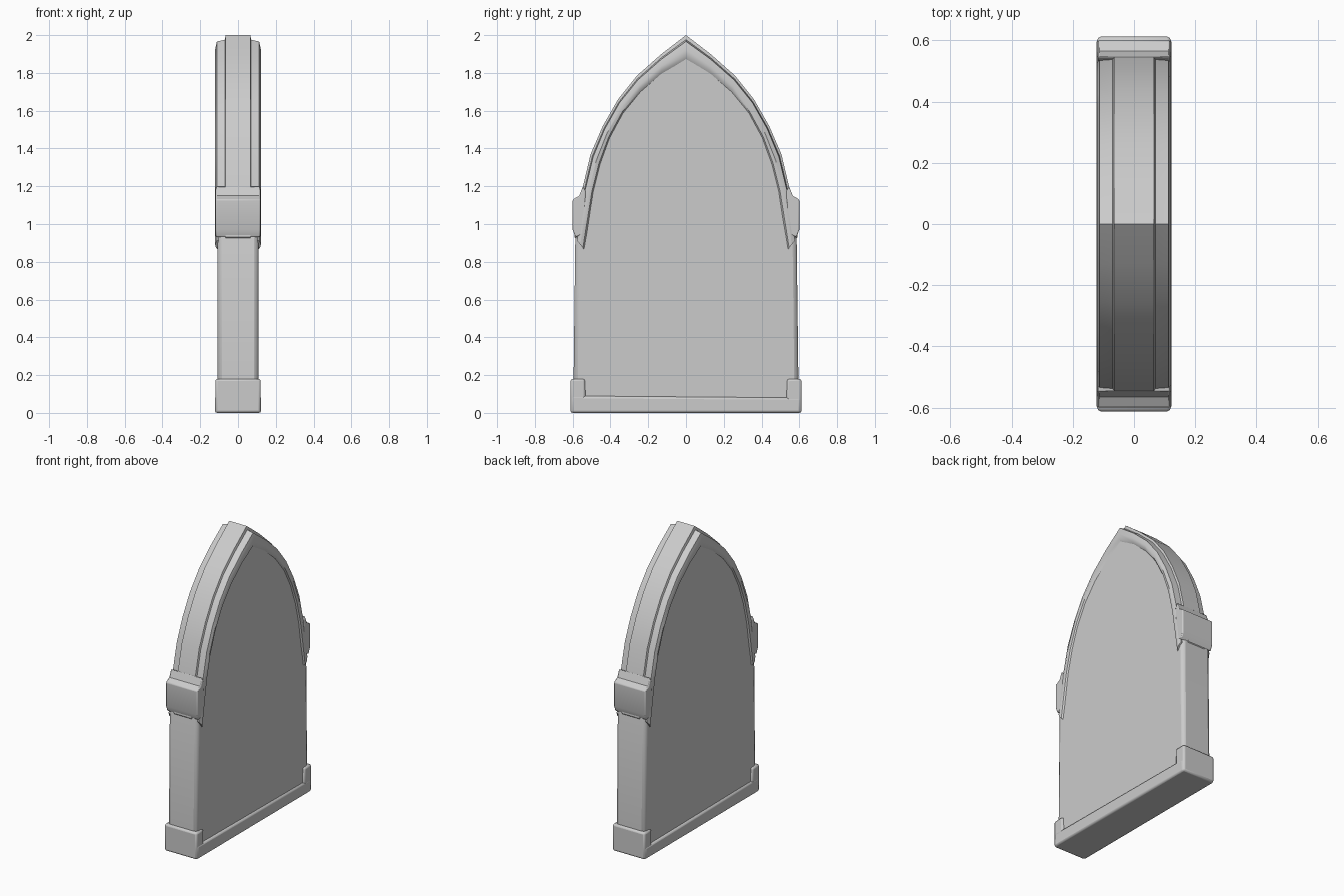
import bpy, bmesh, math

if "Cube" in bpy.data.objects:
    bpy.data.objects.remove(bpy.data.objects["Cube"])

OUTER = [(0, 2.0), (.13, 1.9), (.26, 1.785), (.36, 1.66), (.44, 1.52), (.505, 1.37), (.55, 1.18)]
INNER = [(0, 1.86), (.13, 1.785), (.24, 1.69), (.33, 1.58), (.40, 1.45), (.45, 1.31), (.485, 1.17)]


def both_sides(half):
    """Mirror a half profile that starts on the centre line."""
    return [(-y, z) for y, z in reversed(half[1:])] + half


def finish(name, bm, bevel=0.0):
    bmesh.ops.recalc_face_normals(bm, faces=bm.faces)
    me = bpy.data.meshes.new(name)
    bm.to_mesh(me)
    bm.free()
    ob = bpy.data.objects.new(name, me)
    bpy.context.collection.objects.link(ob)
    bpy.context.view_layer.objects.active = ob
    ob.select_set(True)
    bpy.ops.object.shade_smooth_by_angle(angle=math.radians(35))
    ob.select_set(False)
    if bevel:
        mod = ob.modifiers.new("soft_edges", "BEVEL")
        mod.width, mod.segments = bevel, 2
        mod.limit_method, mod.angle_limit = "ANGLE", math.radians(50)
    return ob


def prism(name, profile, half_x, bevel=0.0):
    """Extrude a (y, z) profile symmetrically along x."""
    bm = bmesh.new()
    face = bm.faces.new([bm.verts.new((-half_x, y, z)) for y, z in profile])
    ext = bmesh.ops.extrude_face_region(bm, geom=[face])
    for v in ext["geom"]:
        if isinstance(v, bmesh.types.BMVert):
            v.co.x = half_x
    return finish(name, bm, bevel)


# Solid panel with its jambs, just inside the arch moulding
panel_half = [(0, 1.95)] + [(y - .02, z - .02) for y, z in OUTER[1:]] + [(.585, 1.0), (.597, .02)]
prism("panel_and_jambs", both_sides(panel_half), .108, .022)

# Pointed arch moulding: section (depth from outer to inner edge, x) swept along the arch
half_section = [(0, .065), (.17, .07), (.2, .085), (.24, .112), (.55, .121), (.8, .117), (1, .1)]
section = half_section + [(t, -x) for t, x in reversed(half_section)]
outer = both_sides(OUTER + [(.58, 1.06), (.59, .93)])
inner = both_sides(INNER + [(.51, 1.0), (.535, .86)])
bm = bmesh.new()
rings = [[bm.verts.new((x, o[0] + (i[0] - o[0]) * t, o[1] + (i[1] - o[1]) * t)) for t, x in section]
         for o, i in zip(outer, inner)]
n = len(section)
for a, b in zip(rings, rings[1:]):
    for k in range(n):
        bm.faces.new((a[k], a[(k + 1) % n], b[(k + 1) % n], b[k]))
bm.faces.new(rings[0])
bm.faces.new(rings[-1])
finish("arch_moulding", bm)

# Impost and plinth blocks on both jambs
for s, side in ((-1, "front"), (1, "back")):
    impost = [(.54, .95), (.585, .93), (.6, .97), (.6, 1.13), (.565, 1.15), (.545, 1.2), (.53, 1.17)]
    prism(side + "_impost_block", [(s * y, z) for y, z in impost], .118, .006)
    plinth = [(.53, 0), (.612, 0), (.612, .18), (.535, .18)]
    prism(side + "_plinth_block", [(s * y, z) for y, z in plinth], .12, .012)

# Sill along the bottom
prism("sill", [(-.607, 0), (.607, 0), (.607, .08), (-.607, .09)], .122, .012)
